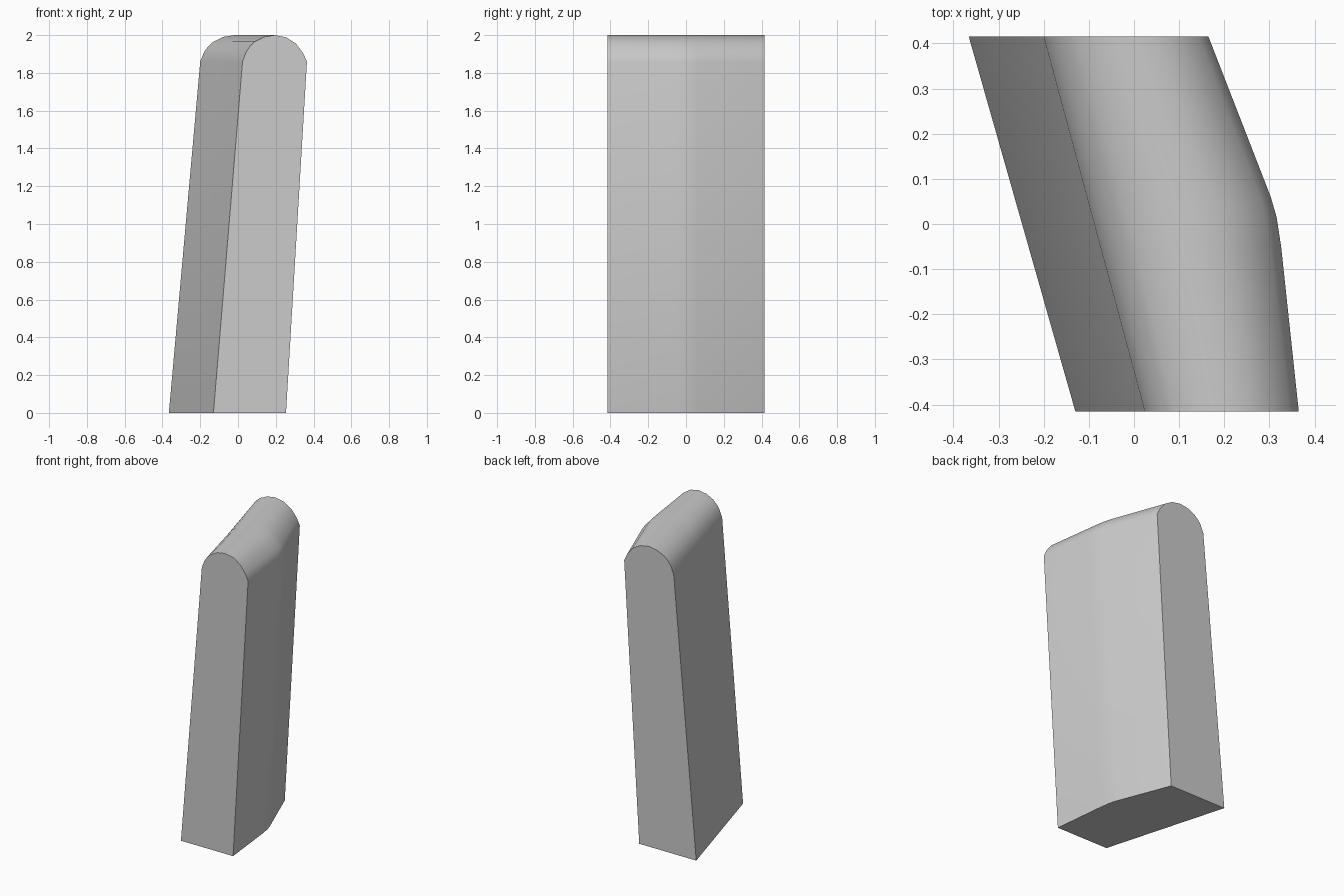
import bpy, bmesh
from math import radians

if "Cube" in bpy.data.objects:
    bpy.data.objects.remove(bpy.data.objects["Cube"])

# Plan stations: y, right-side x at shoulder height
STATIONS = [(-0.415, 0.365), (-0.05, 0.326), (0.015, 0.316), (0.06, 0.303), (0.415, 0.165)]
# Rounded crown: fraction across the width, height
CROWN = [(0, 1.86), (0.055, 1.91), (0.11, 1.938), (0.19, 1.965), (0.34, 1.991), (0.5, 2.0),
         (0.68, 1.988), (0.83, 1.955), (0.94, 1.905), (1, 1.86)]


def section(y, right_top):
    """Leaning cross-section with a flat base and an arched top."""
    t = (y + 0.415) / 0.83
    left_base = -0.13 - 0.236 * t
    left_top = 0.024 - 0.224 * t
    right_base = right_top - 0.111
    pts = [(right_base, y, 0), (left_base, y, 0)]
    pts += [(left_top + u * (right_top - left_top), y, z) for u, z in CROWN]
    return pts


# Leaning slab: sections lofted front to back, with capped ends
bm = bmesh.new()
rings = [[bm.verts.new(p) for p in section(*s)] for s in STATIONS]
n = len(rings[0])
for a, b in zip(rings, rings[1:]):
    for i in range(n):
        j = (i + 1) % n
        bm.faces.new((a[i], a[j], b[j], b[i]))
bm.faces.new(rings[0])
bm.faces.new(rings[-1][::-1])
bmesh.ops.recalc_face_normals(bm, faces=bm.faces)

mesh = bpy.data.meshes.new("leaning_slab")
bm.to_mesh(mesh)
bm.free()
slab = bpy.data.objects.new("leaning_slab", mesh)
bpy.context.collection.objects.link(slab)
bpy.context.view_layer.objects.active = slab
slab.select_set(True)
bpy.ops.object.shade_smooth_by_angle(angle=radians(40))
